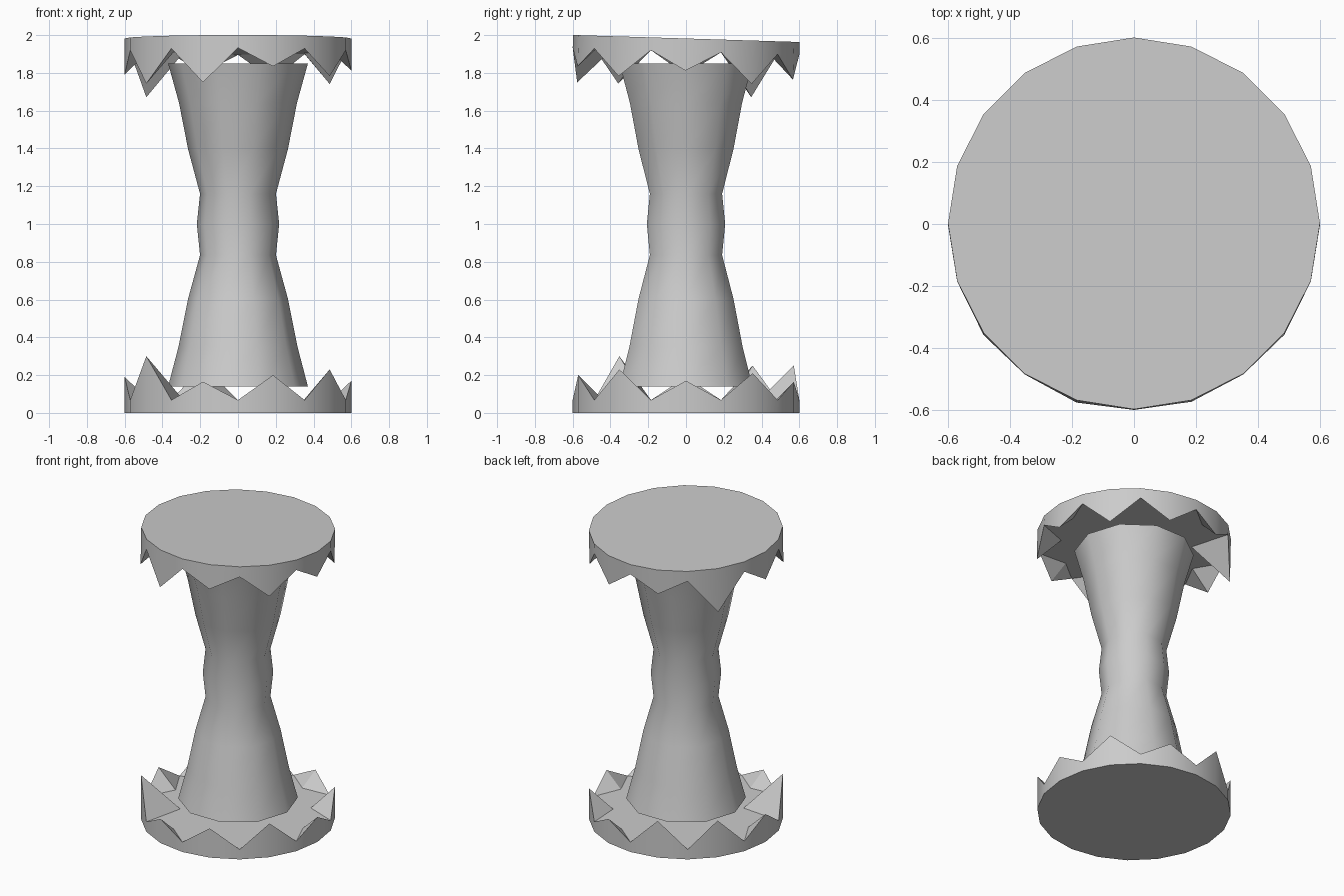
import bpy, bmesh
from math import sin, cos, pi, radians
from mathutils import Matrix, Vector

if "Cube" in bpy.data.objects:
    bpy.data.objects.remove(bpy.data.objects["Cube"])

R, FLOOR = 0.60, 0.068
# tooth heights, every 36 degrees starting at +x
TEETH = [0.17, 0.21, 0.165, 0.25, 0.25, 0.19, 0.30, 0.165, 0.20, 0.23]


def pol(r, a, z):
    return Vector((r * cos(a), r * sin(a), z))


def finish(name, bm, angle):
    bmesh.ops.recalc_face_normals(bm, faces=bm.faces[:])
    me = bpy.data.meshes.new(name)
    bm.to_mesh(me)
    bm.free()
    ob = bpy.data.objects.new(name, me)
    bpy.context.collection.objects.link(ob)
    bpy.ops.object.select_all(action='DESELECT')
    ob.select_set(True)
    bpy.context.view_layer.objects.active = ob
    bpy.ops.object.shade_smooth_by_angle(angle=radians(angle))
    return ob


# round plate with a jagged toothed rim
def toothed_plate(name, matrix):
    bm = bmesh.new()
    base, rim, inner = [], [], []
    for i in range(20):
        a = i * pi / 10
        base.append(bm.verts.new(pol(R, a, 0)))
        if i % 2 == 0:
            h = TEETH[i // 2]
            rim.append(bm.verts.new(pol(R, a, h)))
            # inner foot of the tooth on the plate floor
            inner.append(bm.verts.new(pol(R - (h - FLOOR) * 1.05, a, FLOOR)))
        else:
            v = bm.verts.new(pol(R, a, FLOOR))
            rim.append(v)
            inner.append(v)
    bm.faces.new(base[::-1])
    bm.faces.new(inner)
    for i in range(20):
        j = (i + 1) % 20
        bm.faces.new((base[i], base[j], rim[j], rim[i]))
        tip, val = (i, j) if i % 2 == 0 else (j, i)
        bm.faces.new((rim[tip], rim[val], inner[tip]))
    ob = finish(name, bm, 30)
    ob.matrix_world = matrix
    return ob


toothed_plate("bottom_plate", Matrix.Identity(4))
# the top plate is the same part turned over and slightly tilted
toothed_plate("top_plate", Matrix.Translation((0, 0.002, 1.982))
              @ Matrix.Rotation(pi - radians(1.77), 4, 'X'))

# waisted ten-sided column
PROFILE = [(0.37, 0.14), (0.315, 0.35), (0.264, 0.605), (0.201, 0.835),
           (0.218, 1.0), (0.201, 1.16), (0.264, 1.395), (0.312, 1.64), (0.37, 1.85)]
bm = bmesh.new()
rings = [[bm.verts.new(pol(r, k * pi / 5, z)) for k in range(10)] for r, z in PROFILE]
for lo, hi in zip(rings, rings[1:]):
    for k in range(10):
        n = (k + 1) % 10
        bm.faces.new((lo[k], lo[n], hi[n], hi[k]))
bm.faces.new(rings[0][::-1])
bm.faces.new(rings[-1])
finish("column", bm, 45)
